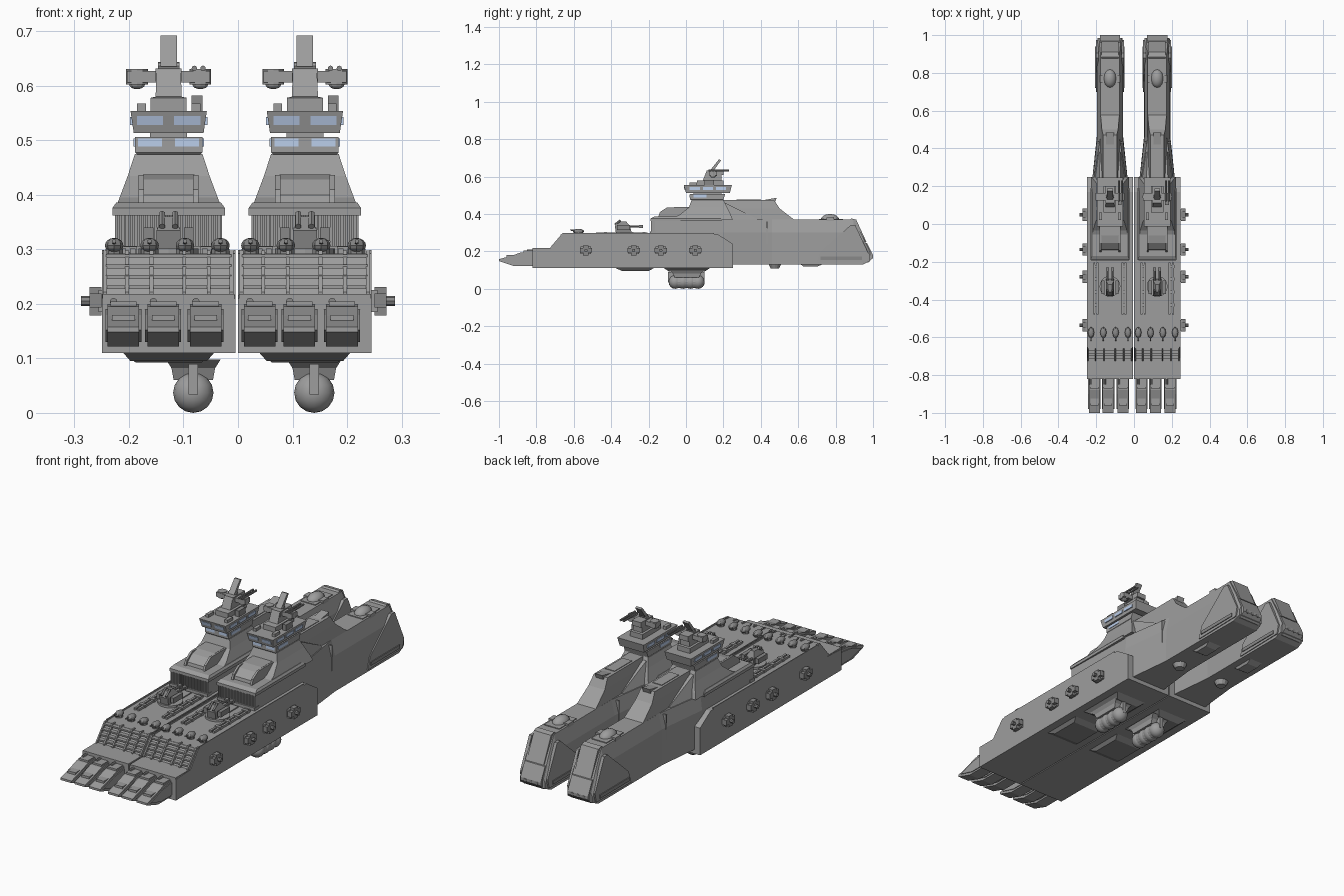
import bpy, bmesh, math
from mathutils import Vector, Matrix

parts = []          # parts of one hull, built at x = 0 and then copied to both hulls

def material(name, rgb):
    m = bpy.data.materials.new(name)
    m.diffuse_color = (*rgb, 1)
    return m

glass = material("window_blue", (0.5, 0.62, 0.83))
grey = material("hull_grey", (0.34, 0.34, 0.34))
dark = material("weapon_grey", (0.25, 0.25, 0.25))

def finish(name, bm, mat=None, keep=True, smooth=False):
    bmesh.ops.recalc_face_normals(bm, faces=bm.faces)
    for f in bm.faces:
        f.smooth = smooth
    me = bpy.data.meshes.new(name)
    bm.to_mesh(me)
    bm.free()
    me.materials.append(mat or grey)
    ob = bpy.data.objects.new(name, me)
    bpy.context.collection.objects.link(ob)
    if keep:
        parts.append(ob)
    return ob

def loft(name, rings, **k):
    bm = bmesh.new()
    vs = [[bm.verts.new(p) for p in r] for r in rings]
    n = len(vs[0])
    for a, b in zip(vs, vs[1:]):
        for i in range(n):
            bm.faces.new((a[i], a[(i + 1) % n], b[(i + 1) % n], b[i]))
    bm.faces.new(vs[0])
    bm.faces.new(vs[-1])
    return finish(name, bm, **k)

def prism(name, yz, x0, x1, **k):
    """Side profile (y, z) extruded across x"""
    return loft(name, [[(x, y, z) for y, z in yz] for x in (x0, x1)], **k)

def stack(name, levels, cx=0, **k):
    """Rectangles (z, half width, y0, y1) stacked upwards"""
    return loft(name, [[(cx - w, a, z), (cx + w, a, z), (cx + w, b, z), (cx - w, b, z)]
                       for z, w, a, b in levels], **k)

def box(name, x0, x1, y0, y1, z0, z1, **k):
    return stack(name, [(z0, (x1 - x0) / 2, y0, y1), (z1, (x1 - x0) / 2, y0, y1)], (x0 + x1) / 2, **k)

def rod(name, p, q, r, r2=None, seg=12, **k):
    p, q = Vector(p), Vector(q)
    d = q - p
    bm = bmesh.new()
    m = Matrix.Translation((p + q) / 2) @ d.to_track_quat('Z', 'Y').to_matrix().to_4x4()
    bmesh.ops.create_cone(bm, cap_ends=True, segments=seg, radius1=r,
                          radius2=r if r2 is None else r2, depth=d.length, matrix=m)
    return finish(name, bm, **k)

def ball(name, c, s, seg=12, **k):
    bm = bmesh.new()
    bmesh.ops.create_uvsphere(bm, u_segments=seg, v_segments=8, radius=1,
                              matrix=Matrix.Translation(c) @ Matrix.Diagonal((*s, 1)))
    return finish(name, bm, **k)

# Main lower hull and forward slope
prism("lower_hull", [(-.82, .11), (-.82, .21), (-.71, .215), (-.65, .292), (.17, .292),
                     (.25, .24), (.25, .11)], -.1225, .1225)
box("bow_deck_plate", -.121, .121, -.82, -.715, .205, .218)
for i in range(4):
    y, z = -.705 + i * .015, .23 + i * .019
    box("slope_louvre", -.115, .115, y - .01, y + .03, z - .003, z + .004)
for x in (-.12, -.08, -.035, .025, .07, .112):
    prism("slope_rib", [(-.725, .21), (-.725, .222), (-.66, .298), (-.64, .298), (-.64, .21)], x, x + .007)
for x in (-.1225, .1185):
    box("deck_rim", x, x + .004, -.64, .15, .288, .299)

# Bow prongs
for x in (-.083, -.01, .068):
    prism("bow_prong", [(-.8, .122), (-.8, .2), (-.88, .195), (-.93, .178), (-1, .158), (-1, .148),
                        (-.92, .122)], x - .029, x + .029)
    box("prong_cap", x - .024, x + .024, -.87, -.8, .19, .204)
    box("prong_rail", x - .021, x + .021, -.96, -.9, .168, .18)
    rod("prong_pin", (x - .018, -.85, .204), (x - .018, -.81, .204), .007, seg=8, mat=dark)
    for s in (-1, 1):
        prism("prong_cheek", [(-.82, .13), (-.82, .19), (-.9, .18), (-.98, .152), (-.9, .13)],
              x + s * .03 - .003, x + s * .03 + .003)

# Row of small deck turrets
for x in (-.1, -.035, .03, .095):
    rod("small_turret_base", (x, -.575, .29), (x, -.575, .301), .017, seg=10, mat=dark)
    ball("small_turret", (x, -.575, .307), (.017, .03, .014), 8, mat=dark)
    rod("small_turret_barrel", (x, -.59, .311), (x, -.618, .315), .004, seg=6, mat=dark)

# Large deck gun with side rails
rod("gun_ring", (0, -.33, .29), (0, -.33, .302), .055, seg=20)
stack("gun_body", [(.3, .022, -.375, -.29), (.335, .022, -.38, -.3), (.36, .01, -.36, -.32)], mat=dark)
for s in (-1, 1):
    box("gun_cheek", s * .037 - .009, s * .037 + .009, -.37, -.3, .315, .34, mat=dark)
    rod("gun_barrel", (s * .013, -.3, .333), (s * .013, -.235, .333), .006, seg=8, mat=dark)
    box("gun_barrel_tip", s * .013 - .008, s * .013 + .008, -.25, -.23, .326, .34, mat=dark)
    rod("gun_tail", (s * .012, -.38, .342), (s * .012, -.35, .366), .006, seg=6, mat=dark)
    for x in (.066, .083):
        box("deck_rail", s * x - .005, s * x + .005, -.48, -.205, .29, .302)
    box("rail_trench", s * .0745 - .004, s * .0745 + .004, -.47, -.215, .29, .295, mat=dark)
    for y in (-.43, -.36, -.29, -.225):
        box("rail_clamp", s * .0745 - .016, s * .0745 + .016, y - .008, y + .008, .29, .305)
box("gun_walkway", -.02, .02, -.28, -.2, .29, .297)

# Long upper hull: sections along y = (y, bottom z, half, shoulder z, half, top z, half)
secs = [(-.17, .2, .098, .3, .098, .366, .098), (.2, .13, .098, .3, .098, .37, .09),
        (.46, .13, .07, .3, .068, .37, .05), (.895, .13, .07, .3, .068, .37, .05),
        (.945, .13, .07, .24, .068, .28, .055), (.985, .148, .066, .175, .066, .195, .058)]
loft("upper_hull", [[(-b, y, zb), (b, y, zb), (m, y, zm), (t, y, zt), (-t, y, zt), (-m, y, zm)]
                    for y, zb, b, zm, m, zt, t in secs])
stack("superstructure_rim", [(.362, .103, -.19, .19), (.376, .103, -.19, .19), (.386, .096, -.17, .17)])
for i in range(25):
    x = -.096 + i * .008
    box("front_rib", x - .0022, x + .0022, -.187, -.165, .3, .364)
box("rib_sill", -.1, .1, -.192, -.16, .29, .306)

# Stern plates, nozzle and dome turret
for s in (-1, 1):
    prism("stern_side_plate", [(.7, .14), (.72, .2), (.88, .34), (.905, .34), (.975, .19), (.965, .145)],
          s * .06, s * .074)
    box("stern_vent", s * .07 - .008, s * .07 + .008, .72, .94, .155, .172, mat=dark)
    prism("neck_seam", [(.43, .24), (.43, .36), (.436, .36), (.436, .24)], s * .05, s * .073)
    box("dome_wing", s * .04 - .012, s * .04 + .012, .75, .79, .36, .38)
prism("stern_cap", [(.87, .365), (.885, .376), (.91, .37), (.965, .25), (.95, .25)], -.045, .045)
prism("stern_nozzle", [(.93, .14), (.93, .25), (.968, .245), (1, .18), (1, .165), (.975, .14)], -.054, .054)
for x in (-.03, 0, .03):
    rod("stern_thruster", (x, .97, .171), (x, 1.001, .171), .009, seg=8, mat=dark)
ball("stern_dome", (0, .77, .368), (.034, .05, .032), 14, smooth=True)
box("dome_base", -.04, .04, .71, .84, .365, .374)
stack("keel_bulge", [(.118, .03, .63, .7), (.14, .04, .6, .75)])
rod("keel_dome", (0, .475, .108), (0, .475, .135), .022, .035)

# Tower, forward hump and spine behind the bridge
stack("tower", [(.368, .1, -.1, .25), (.395, .09, -.035, .24), (.435, .075, .015, .22), (.475, .062, .03, .2)])
prism("forward_hump", [(-.14, .38), (-.135, .4), (-.1, .428), (-.06, .437), (.03, .437), (.03, .38)], -.047, .047)
for s in (-1, 1):
    prism("hump_frame", [(-.15, .38), (-.14, .41), (-.1, .436), (.03, .436), (.03, .38)],
          s * .05 - .005, s * .05 + .005)
    # sloping buttress beside the spine
    loft("buttress", [[(s * .04, .15, .475), (s * .06, .15, .475), (s * .09, .15, .37), (s * .04, .15, .37)],
                      [(s * .04, .2, .465), (s * .058, .2, .465), (s * .085, .2, .37), (s * .04, .2, .37)],
                      [(s * .04, .38, .375), (s * .052, .38, .375), (s * .06, .38, .365), (s * .04, .38, .365)]])
stack("spine", [(.368, .05, .15, .58), (.43, .043, .15, .5), (.475, .036, .15, .47)])
prism("spine_tip", [(.42, .46), (.42, .475), (.485, .487), (.475, .46)], -.02, .02)
box("spine_hatch", -.025, .025, .27, .4, .47, .478)

# Two-deck bridge with windows
stack("lower_bridge", [(.474, .058, .026, .2), (.478, .062, .022, .2), (.506, .062, .022, .21)])
box("bridge_neck", -.034, .034, .04, .19, .5, .52)
stack("upper_bridge", [(.513, .064, .0, .235), (.554, .07, -.012, .245)])
for s in (-1, 1):
    box("lower_window", s * .034 - .022, s * .034 + .022, .0195, .03, .489, .503, mat=glass)
    box("lower_side_window", s * .06 - .0045, s * .06 + .0045, .04, .11, .489, .503, mat=glass)
    loft("upper_window", [[(s * .01, y, z), (s * .058, y, z), (s * .058, .01, z), (s * .01, .01, z)]
                          for y, z in ((-.007, .528), (-.012, .545))], mat=glass)
    for y in (.02, .09, .16):
        box("upper_side_window", s * .066 - .005, s * .066 + .005, y, y + .055, .528, .543, mat=glass)
    box("roof_box", s * .05 - .008, s * .05 + .008, .02, .06, .55, .568)
box("roof_sensor", .042, .062, .1, .15, .55, .582, mat=dark)

# Sensor mast
stack("mast_base", [(.552, .033, .06, .2), (.578, .033, .06, .2), (.58, .024, .09, .19), (.63, .022, .11, .19)])
box("mast_arm", -.076, .076, .125, .165, .606, .627)
for s in (-1, 1):
    rod("arm_disc", (s * .058, .145, .602), (s * .058, .145, .631), .02)
    ball("arm_dome", (s * .058, .145, .602), (.015, .015, .008), 10)
    rod("mast_gun", (.055 + s * .008, .12, .632), (.055 + s * .008, .23, .632), .005, seg=8, mat=dark)
box("rangefinder", -.024, .024, .11, .2, .608, .632)
prism("mast_dish", [(.13, .635), (.15, .635), (.188, .688), (.176, .692)], -.015, .015)
rod("mast_pivot", (-.02, .145, .636), (.02, .145, .636), .008, seg=8)

# Belly plates
stack("belly_plate", [(.095, .07, -.34, -.2), (.112, .085, -.38, -.17)], mat=dark)
stack("belly_mount", [(.092, .06, -.09, .1), (.112, .085, -.12, .13)], mat=dark)

# Copy every part to both hulls
for ob in parts:
    twin = ob.copy()
    bpy.context.collection.objects.link(twin)
    ob.location.x, twin.location.x = -.1272, .1227

# Hanging belly pods
for x in (-.082, .14):
    rod("pod_body", (x, -.06, .037), (x, .065, .037), .034, seg=16, keep=False)
    for y in (-.058, -.015, .025, .065):
        ball("pod_bulge", (x, y, .037), (.037, .035, .037), 16, keep=False, smooth=True)
    box("pod_strap", x - .009, x + .009, -.096, .1, .034, .09, keep=False)
    stack("pod_yoke", [(.06, .036, -.06, .07), (.082, .04, -.07, .08), (.098, .05, -.09, .1)], x, keep=False)

# Broadside turrets and panels on the outer flanks
for s in (-1, 1):
    for y in (-.535, -.28, -.135, .05):
        z = .205
        x0, x1 = sorted((s * .243, s * .256))
        box("side_turret_base", x0, x1, y - .028, y + .028, z - .02, z + .02, keep=False)
        x0, x1 = sorted((s * .25, s * .272))
        box("side_turret", x0, x1, y - .015, y + .015, z - .026, z + .026, keep=False, mat=dark)
        for d in (-.022, .022):
            box("side_turret_pod", x0, x1, y + d - .011, y + d + .011, z - .012, z + .014, keep=False, mat=dark)
        rod("side_turret_barrel", (s * .27, y, z), (s * .288, y, z), .009, seg=8, keep=False, mat=dark)
